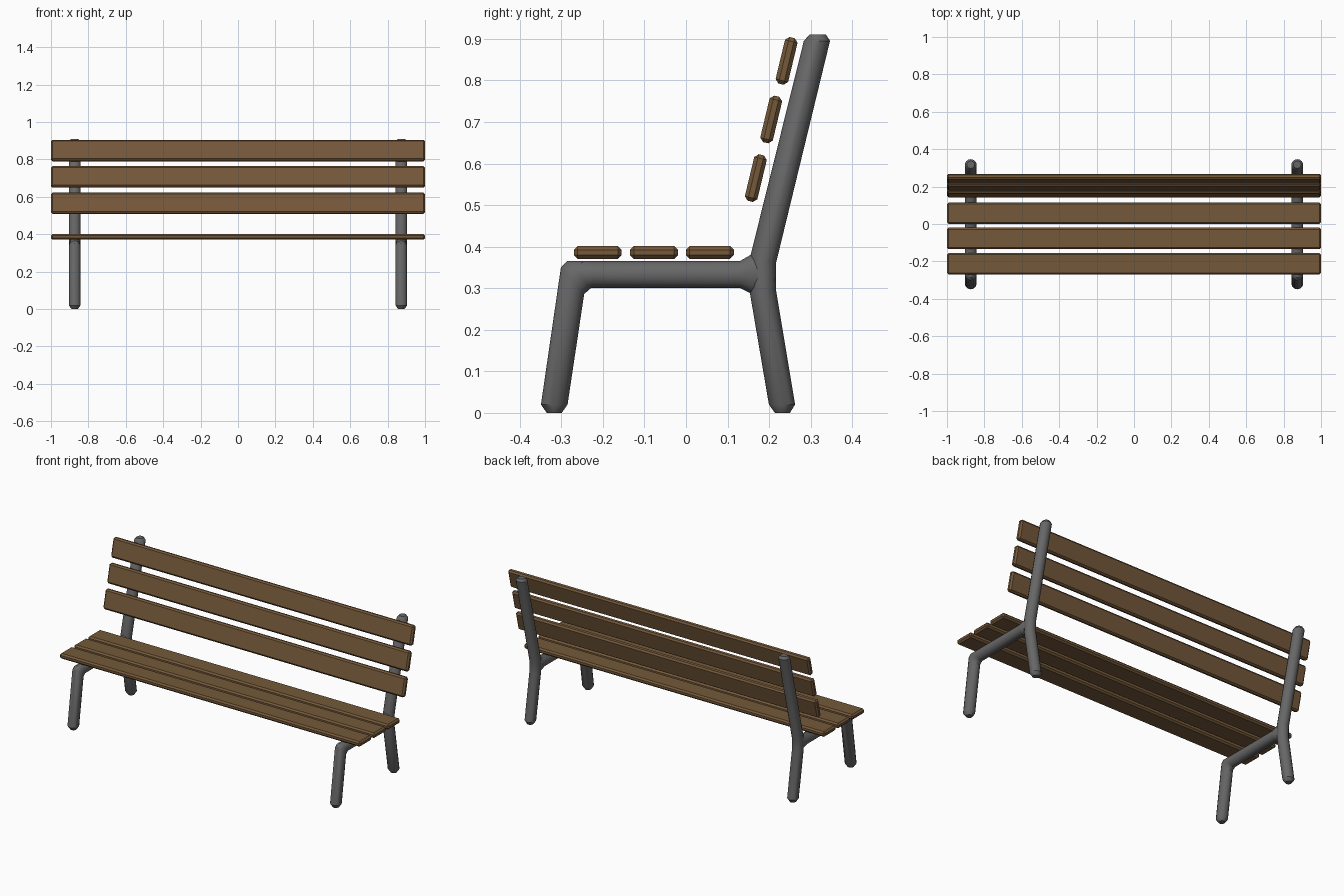
import bpy, bmesh, math
from mathutils import Vector, Matrix

if "Cube" in bpy.data.objects:
    bpy.data.objects.remove(bpy.data.objects["Cube"])

SIDES = 14
R = 0.032


def material(name, rgb):
    m = bpy.data.materials.new(name)
    m.diffuse_color = (*rgb, 1.0)
    m.use_nodes = True
    m.node_tree.nodes["Principled BSDF"].inputs["Base Color"].default_value = m.diffuse_color
    return m


wood = material("brown wood", (0.175, 0.098, 0.042))
metal = material("grey metal", (0.135, 0.135, 0.135))


def finish(bm, name, mat, location=(0, 0, 0), smooth=False):
    bmesh.ops.recalc_face_normals(bm, faces=bm.faces)
    me = bpy.data.meshes.new(name)
    bm.to_mesh(me)
    bm.free()
    me.materials.append(mat)
    ob = bpy.data.objects.new(name, me)
    ob.location = location
    bpy.context.collection.objects.link(ob)
    if smooth:
        bpy.ops.object.select_all(action='DESELECT')
        ob.select_set(True)
        bpy.context.view_layer.objects.active = ob
        bpy.ops.object.shade_smooth_by_angle(angle=math.radians(35))
    return ob


def tube(name, x, stations):
    """Sweep rings; station = centre y, z, in-plane half width y, z, x radius."""
    bm = bmesh.new()
    rings = []
    for y, z, wy, wz, rx in stations:
        ring = []
        for i in range(SIDES):
            a = 2 * math.pi * i / SIDES
            c, s = math.cos(a), math.sin(a)
            ring.append(bm.verts.new((rx * s, y + wy * c, z + wz * c)))
        rings.append(ring)
    for a, b in zip(rings, rings[1:]):
        for i in range(SIDES):
            j = (i + 1) % SIDES
            bm.faces.new((a[i], a[j], b[j], b[i]))
    bm.faces.new(rings[0])
    bm.faces.new(rings[-1])
    return finish(bm, name, metal, (x, 0, 0), smooth=True)


def slat(name, y, z, tilt):
    """Long board with chamfered edges."""
    bm = bmesh.new()
    bmesh.ops.create_cube(bm, size=1)
    bmesh.ops.scale(bm, vec=Vector((2.0, 0.115, 0.031)), verts=bm.verts)
    bmesh.ops.bevel(bm, geom=bm.edges[:], offset=0.009, segments=1,
                    affect='EDGES')
    bmesh.ops.rotate(bm, cent=(0, 0, 0), verts=bm.verts,
                     matrix=Matrix.Rotation(tilt, 3, 'X'))
    return finish(bm, name, wood, (0, y, z))


# Two tubular metal frames
for side, x in (("left", -0.873), ("right", 0.873)):
    # front leg, elbow and seat rail, flared where it meets the rear post
    tube(side + "_front_leg_and_rail", x, [
        (-0.317, 0.0, 0.018, 0, 0.018),
        (-0.317, 0.02, 0.032, 0, R),
        (-0.273, 0.318, 0.028, -0.032, R),
        (-0.257, 0.333, 0.028, -0.033, R),
        (-0.225, 0.333, 0, -0.0325, R),
        (0.130, 0.333, 0, -0.0325, R),
        (0.157, 0.334, 0, -0.047, R),
        (0.185, 0.334, 0, -0.047, 0.026),
    ])
    # rear leg bending into the backrest post
    tube(side + "_rear_leg_and_post", x, [
        (0.232, 0.0, 0.018, 0, 0.018),
        (0.231, 0.02, 0.0315, 0, R),
        (0.185, 0.293, 0.0315, 0.003, R),
        (0.186, 0.370, 0.031, -0.008, R),
        (0.315, 0.895, 0.0315, 0, R),
        (0.317, 0.91, 0.020, 0, 0.020),
    ])

# Three seat slats
for i, y in enumerate((-0.2125, -0.077, 0.0575)):
    slat(f"seat_slat_{i + 1}", y, 0.386, 0)

# Three backrest slats leaning with the posts
for i in range(3):
    slat(f"back_slat_{i + 1}", 0.168 + 0.037 * i, 0.565 + 0.141 * i,
         math.radians(76.5))
